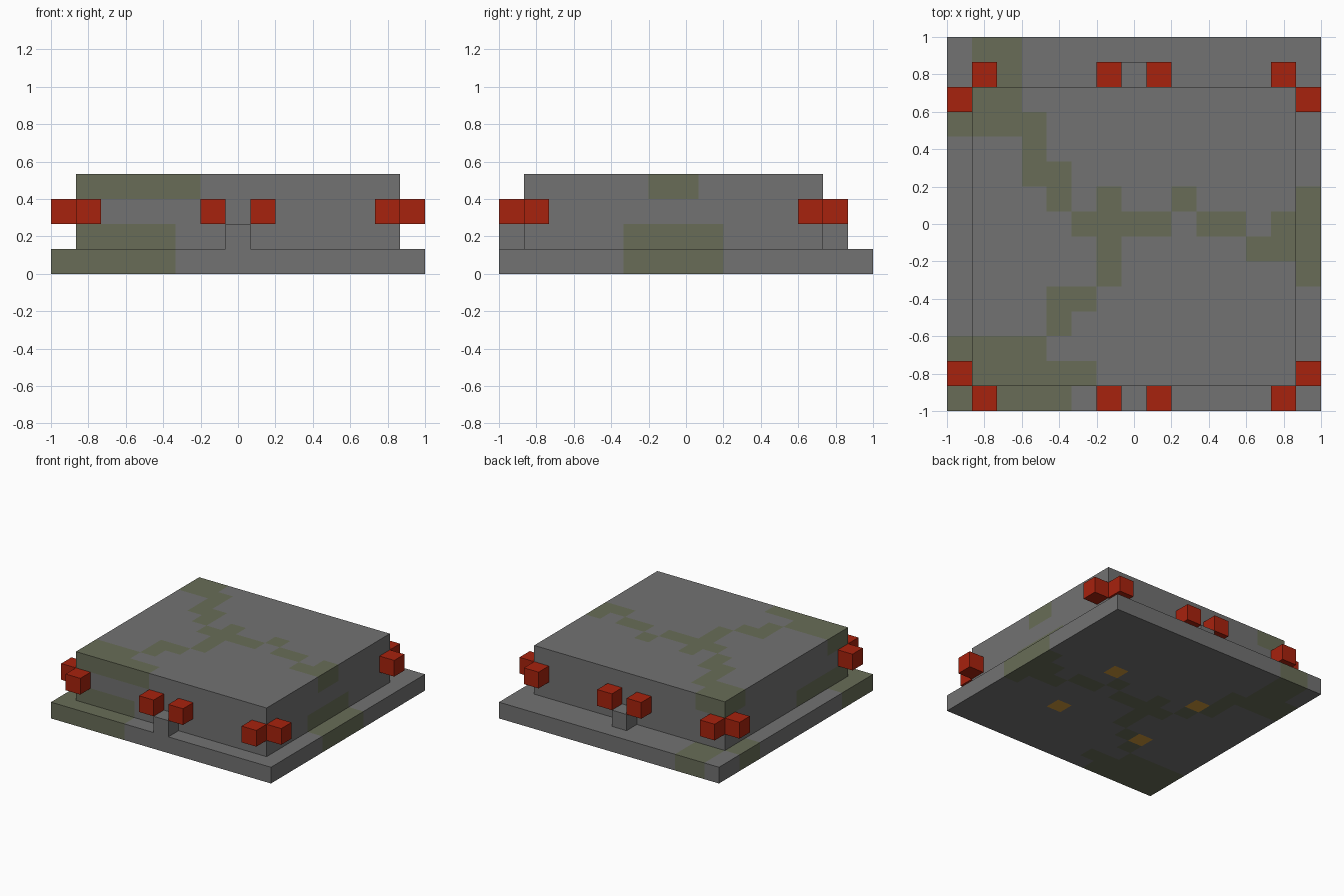
import bpy
import bmesh
from mathutils import Vector

U = 2 / 15  # one grid cell

old = bpy.data.objects.get("Cube")
if old:
    bpy.data.objects.remove(old)


def material(name, rgb):
    mat = bpy.data.materials.new(name)
    mat.diffuse_color = (*rgb, 1)
    mat.use_nodes = True
    bsdf = mat.node_tree.nodes["Principled BSDF"]
    bsdf.inputs["Base Color"].default_value = (*rgb, 1)
    bsdf.inputs["Roughness"].default_value = 0.9
    return mat


STONE = material("stone grey", (0.168, 0.168, 0.168))
MOSS = material("moss green", (0.138, 0.152, 0.096))
RED = material("lamp red", (0.39, 0.016, 0.004))
AMBER = material("amber", (0.62, 0.31, 0.045))

# Moss seen from above, back row first, left to right along x
MOSS_MAP = [
    ".XX............",
    ".XX............",
    "XXX............",
    "XXXX...........",
    "...X...........",
    "...XX..........",
    "....X.X..X....X",
    ".....XXXX.XX.XX",
    "......X.....XXX",
    "......X.......X",
    "....XX.........",
    "....X..........",
    "XXXX...........",
    "XXXXXX.........",
    "XXXXX..........",
][::-1]


def stone_colour(i, j, k, normal):
    """Material slot of a cell: 0 stone, 1 moss, 2 amber."""
    if normal.z < -0.5 and i in (4, 10) and j in (4, 9):
        return 2
    if k in (0, 3):
        return int(MOSS_MAP[j][i] == "X")
    if k == 1:
        front_patch = j == 1 and 1 <= i <= 4
        left_patch = i == 1 and 1 <= j <= 5
        right_patch = i == 13 and 5 <= j <= 8
        return int(front_patch or left_patch or right_patch)
    return 0


def block(name, low, size, mats, rule=None):
    """Box given in grid cells; with a rule it is cut into cells and coloured."""
    bm = bmesh.new()
    bmesh.ops.create_cube(bm, size=1)
    for v in bm.verts:
        v.co = Vector([low[a] + (v.co[a] + 0.5) * size[a] for a in range(3)])
    if rule:
        for a in range(3):
            axis = Vector([float(b == a) for b in range(3)])
            for n in range(1, size[a]):
                bmesh.ops.bisect_plane(
                    bm, geom=bm.verts[:] + bm.edges[:] + bm.faces[:],
                    plane_co=axis * (low[a] + n), plane_no=axis)
        bm.normal_update()
        for f in bm.faces:
            cell = f.calc_center_median() - f.normal * 0.5
            f.material_index = rule(*[int(c) for c in cell], f.normal)
    for v in bm.verts:
        v.co = (v.co - Vector((7.5, 7.5, 0))) * U
    mesh = bpy.data.meshes.new(name)
    bm.to_mesh(mesh)
    bm.free()
    for m in mats:
        mesh.materials.append(m)
    obj = bpy.data.objects.new(name, mesh)
    bpy.context.collection.objects.link(obj)
    return obj


# Slab and the body on top of it
stone = [STONE, MOSS, AMBER]
block("base_slab", (0, 0, 0), (15, 15, 1), stone, stone_colour)
block("body", (1, 1, 1), (13, 12, 3), stone, stone_colour)

# Small steps in the middle of the front and back
for side, j in (("front", 0), ("back", 13)):
    block(side + "_step", (7, j, 1), (1, 1, 1), [STONE])
    # Lamps along the front and back walls
    for n, i in enumerate((1, 6, 8, 13), 1):
        block(f"{side}_lamp_{n}", (i, j, 2), (1, 1, 1), [RED])

# Lamps at the ends of the side walls
for side, i in (("right", 0), ("left", 14)):
    for end, j in (("front", 1), ("back", 12)):
        block(f"{side}_{end}_lamp", (i, j, 2), (1, 1, 1), [RED])
